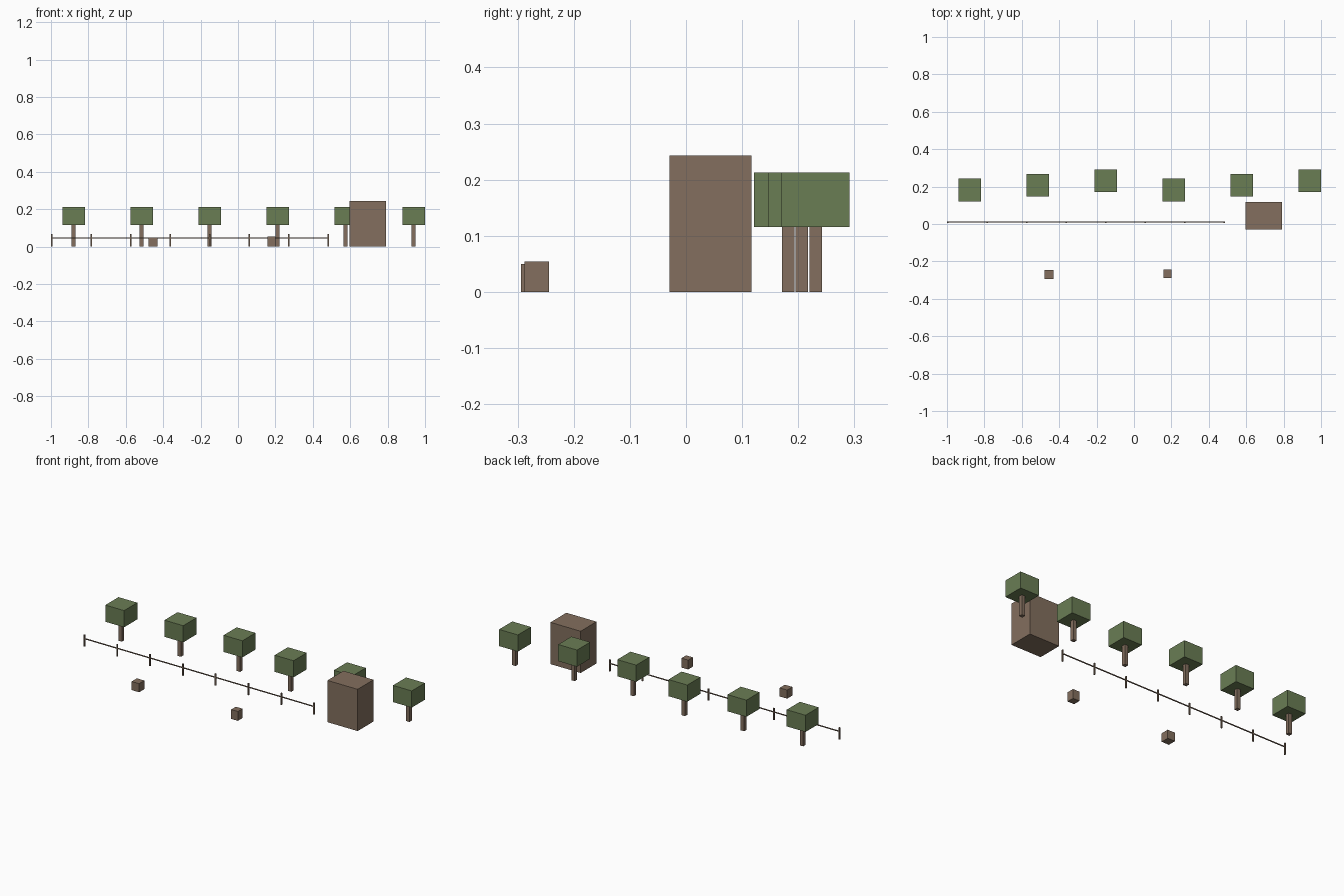
import bpy

cube = bpy.data.objects.get("Cube")
if cube:
    bpy.data.objects.remove(cube, do_unlink=True)


def linear(c):
    c /= 255
    return c / 12.92 if c <= 0.04045 else ((c + 0.055) / 1.055) ** 2.4


def material(name, rgb):
    mat = bpy.data.materials.new(name)
    mat.use_nodes = True
    colour = [linear(c) for c in rgb] + [1]
    mat.diffuse_color = colour
    mat.node_tree.nodes["Principled BSDF"].inputs["Base Color"].default_value = colour
    return mat


leaf = material("leaf green", (106, 125, 84))
wood = material("wood brown", (131, 111, 94))


def box(name, centre, base, size, mat):
    """Box standing with its underside at height base."""
    bpy.ops.mesh.primitive_cube_add(size=1, location=(*centre, base + size[2] / 2))
    obj = bpy.context.object
    obj.name = name
    obj.scale = size
    bpy.ops.object.transform_apply(location=False, rotation=False, scale=True)
    obj.data.materials.append(mat)
    return obj


# Row of trees, staggered in depth in groups of three
for i in range(6):
    spot = (-0.879 + 0.3636 * i, 0.182 + 0.0245 * (i % 3))
    box("tree_trunk", spot, 0, (0.022, 0.022, 0.12), wood)
    box("tree_canopy", spot, 0.116, (0.121, 0.121, 0.097), leaf)

# Fence: eight posts and one thin rail
fence_start, post_gap, fence_y = -0.996, 0.2113, 0.01
for i in range(8):
    box("fence_post", (fence_start + post_gap * i, fence_y), 0,
        (0.0073, 0.0073, 0.068), wood)
box("fence_rail", (fence_start + post_gap * 3.5, fence_y), 0.043,
    (post_gap * 7, 0.005, 0.005), wood)

# Hut at the end of the fence
box("hut", (0.694, 0.0435), 0, (0.194, 0.146, 0.243), wood)

# Two crates in front
box("crate_left", (0.179, -0.266), 0, (0.043, 0.043, 0.0545), wood)
box("crate_right", (-0.455, -0.27), 0, (0.048, 0.048, 0.05), wood)
